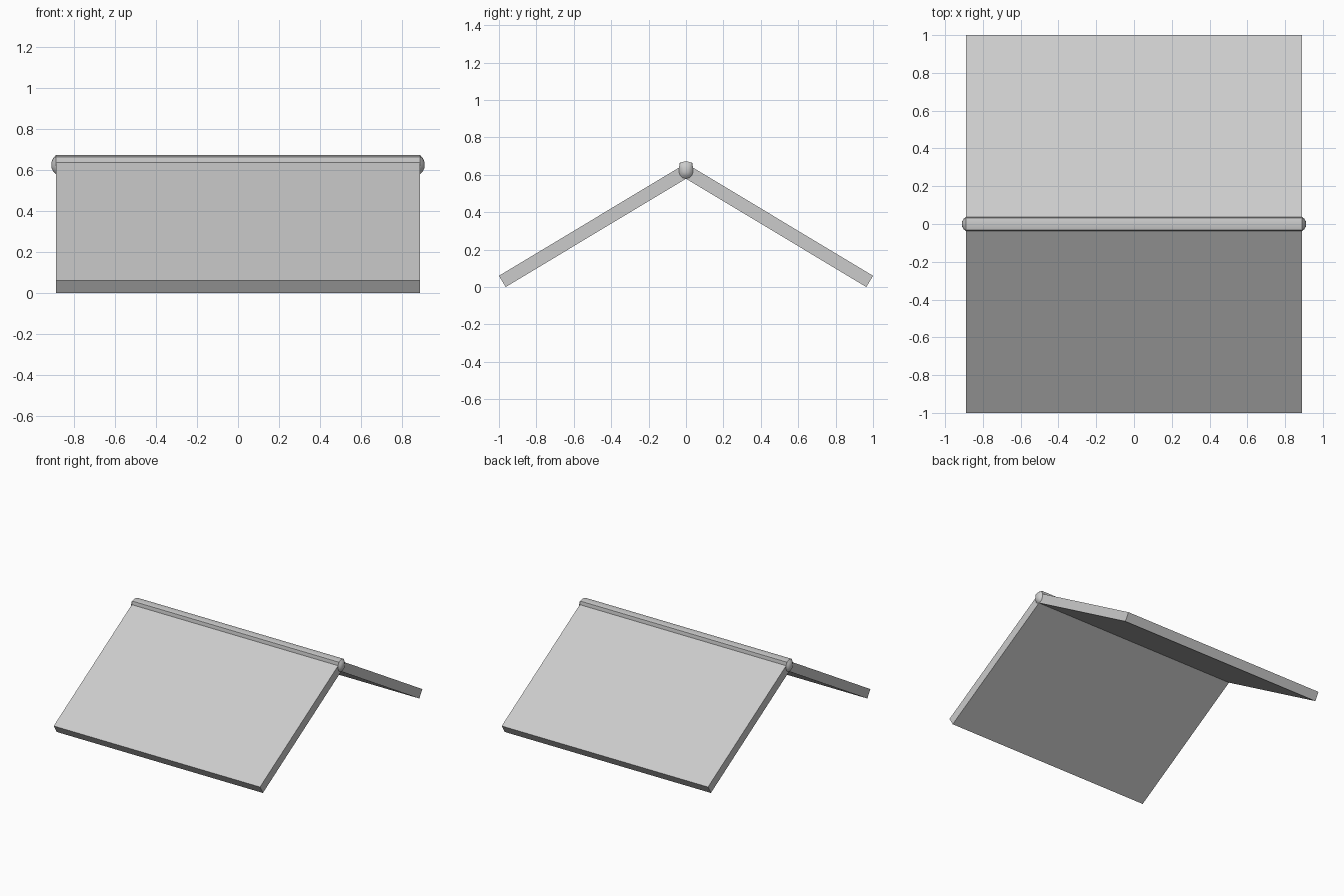
import bpy, bmesh, math
from mathutils import Vector

cube = bpy.data.objects.get("Cube")
if cube:
    bpy.data.objects.remove(cube, do_unlink=True)

grey = bpy.data.materials.new("light_grey")
grey.use_nodes = True
colour = (0.6, 0.6, 0.6, 1)
grey.diffuse_color = colour
grey.node_tree.nodes["Principled BSDF"].inputs["Base Color"].default_value = colour

HALF = 0.89               # half length of the roof panels
PITCH = math.radians(31)
THICK = 0.07


def loft(name, rings):
    """Skin a row of matching rings and close both ends."""
    bm = bmesh.new()
    rows = [[bm.verts.new(p) for p in ring] for ring in rings]
    n = len(rows[0])
    for a, b in zip(rows, rows[1:]):
        for i in range(n):
            j = (i + 1) % n
            bm.faces.new((a[i], a[j], b[j], b[i]))
    bm.faces.new(rows[0][::-1])
    bm.faces.new(rows[-1])
    bmesh.ops.recalc_face_normals(bm, faces=bm.faces)
    mesh = bpy.data.meshes.new(name)
    bm.to_mesh(mesh)
    bm.free()
    mesh.materials.append(grey)
    obj = bpy.data.objects.new(name, mesh)
    bpy.context.collection.objects.link(obj)
    return obj


# Two sloping panels, mitred where they meet under the ridge
rise = math.tan(PITCH)
dy, dz = THICK * math.sin(PITCH), THICK * math.cos(PITCH)
section = [(1, dz), (1 - dy, 0), (0, (1 - dy) * rise), (0, dz + rise)]
for name, side in (("front_panel", -1), ("back_panel", 1)):
    loft(name, [[(x, side * y, z) for y, z in section] for x in (-HALF, HALF)])

# Rounded ridge cap with a slightly flattened top and domed ends
half_cap = [(0.033, 0.665), (0.038, 0.635), (0.038, 0.615), (0.030, 0.594), (0.016, 0.583)]
cap = [(0, 0.673)] + half_cap + [(0, 0.58)] + [(-y, z) for y, z in reversed(half_cap)]
mid = 0.625
stations = [(0.91, 0.35), (0.903, 0.7), (HALF, 1)]
stations = [(-x, s) for x, s in stations] + stations[::-1]
ridge = loft("ridge_cap", [[(x, y * s, mid + (z - mid) * s) for y, z in cap]
                           for x, s in stations])
bpy.ops.object.select_all(action="DESELECT")
ridge.select_set(True)
bpy.context.view_layer.objects.active = ridge
bpy.ops.object.shade_smooth_by_angle(angle=math.radians(40))
